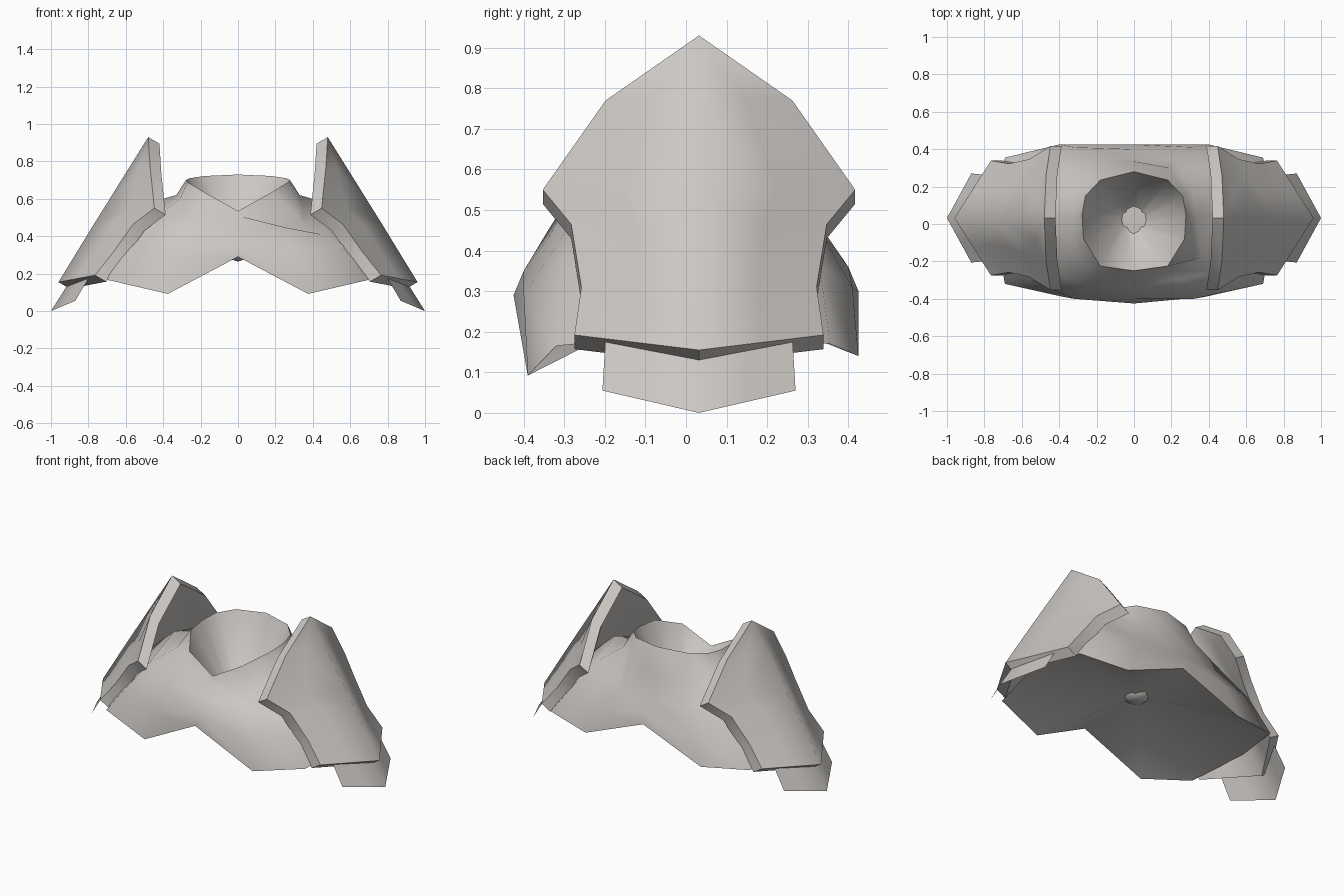
import bpy, bmesh, math
from mathutils import Vector

cube = bpy.data.objects.get("Cube")
if cube:
    bpy.data.objects.remove(cube, do_unlink=True)

MID_Y = 0.032  # plates are symmetric about this depth

grey = bpy.data.materials.new("warm_grey")
grey.use_nodes = True
colour = (0.6, 0.575, 0.55, 1)
grey.diffuse_color = colour
grey.node_tree.nodes["Principled BSDF"].inputs["Base Color"].default_value = colour


def finish(name, bm, angle, closed=True):
    bmesh.ops.remove_doubles(bm, verts=bm.verts, dist=0.0005)
    if closed:
        bmesh.ops.recalc_face_normals(bm, faces=bm.faces)
    mesh = bpy.data.meshes.new(name)
    bm.to_mesh(mesh)
    bm.free()
    mesh.materials.append(grey)
    obj = bpy.data.objects.new(name, mesh)
    bpy.context.collection.objects.link(obj)
    bpy.ops.object.select_all(action="DESELECT")
    obj.select_set(True)
    bpy.context.view_layer.objects.active = obj
    bpy.ops.object.shade_smooth_by_angle(angle=math.radians(angle))
    return obj


def soften_ridge(obj):
    """Keep the centre ridge of a plate smooth, whatever its angle."""
    verts = obj.data.vertices
    for e in obj.data.edges:
        a, b = (verts[i].co for i in e.vertices)
        if max(abs(a.y - MID_Y), abs(b.y - MID_Y)) < .001 and abs(a.z - b.z) > .05:
            e.use_edge_sharp = False


def skin(bm, rows, loop=False):
    """Join successive rows of points with quads."""
    grid = [[bm.verts.new(p) for p in row] for row in rows]
    count = len(rows[0])
    for a, b in zip(grid, grid[1:]):
        for i in range(count if loop else count - 1):
            j = (i + 1) % count
            bm.faces.new((a[i], a[j], b[j], b[i]))
    return grid


def ridged_row(half, edge_x, edge_z, mid_x, mid_z, side):
    """Row across a plate, rising from both edges to the ridge."""
    row = []
    for i in range(-2, 3):
        t = i / 2
        k = 1 - abs(t)
        row.append((side * (edge_x + (mid_x - edge_x) * k),
                    MID_Y + half * t, edge_z + (mid_z - edge_z) * k))
    return row


# Half rings of the mantle, front centre round to back centre
rim = [(0, -.25, .535), (.18, -.225, .635), (.27, -.08, .69), (.278, .05, .70),
       (.26, .15, .71), (.18, .235, .722), (0, .28, .73)]
collar = [(0, -.275, .51), (.19, -.27, .56), (.31, -.16, .60), (.33, .04, .62),
          (.31, .18, .61), (.19, .30, .59), (0, .335, .58)]
shoulder = [(0, -.34, .43), (.24, -.34, .45), (.44, -.26, .50), (.47, .04, .58),
            (.44, .25, .51), (.22, .335, .44), (0, .345, .44)]
chest = [(0, -.40, .35), (.32, -.40, .29), (.55, -.30, .35), (.66, .04, .41),
         (.55, .33, .36), (.32, .41, .31), (0, .40, .36)]
hem = [(0, -.425, .29), (.375, -.39, .092), (.69, -.32, .165), (.76, .04, .20),
       (.69, .355, .17), (.40, .425, .14), (0, .425, .30)]


def full(half, left_front=None):
    """Whole ring from a half; the left front can differ from the right."""
    left = half[:1] + left_front + half[3:] if left_front else half
    return left + [(-x, y, z) for x, y, z in half[-2:0:-1]]


# Mantle: neck bowl, collar, shoulders and a closed underside
bowl = [(x * .22, .02 + y * .25, .285) for x, y, z in rim]
bm = bmesh.new()
rings = skin(bm, [full(bowl), full(rim),
                  full(collar, [(.20, -.245, .455), (.36, -.18, .46)]),
                  full(shoulder, [(.24, -.295, .45), (.47, -.25, .405)]),
                  full(chest), full(hem)], True)
for ring, centre in ((rings[0], (0, .02, .265)), (rings[-1], (0, .02, .30))):
    c = bm.verts.new(centre)
    for i, v in enumerate(ring):
        bm.faces.new((v, ring[(i + 1) % len(ring)], c))
finish("mantle", bm, 60)

for side, word in ((1, "left"), (-1, "right")):
    # Thick pauldron: half width, edge x and z, ridge x and z
    rows = [ridged_row(*r, side) for r in (
        (0, .48, .93, .48, .93), (.23, .47, .77, .58, .77),
        (.385, .447, .55, .717, .55), (.315, .56, .465, .772, .462),
        (.29, .67, .31, .868, .305), (.307, .765, .192, .96, .155))]
    bm = bmesh.new()
    skin(bm, rows)
    bmesh.ops.remove_doubles(bm, verts=bm.verts, dist=0.0005)
    out = bmesh.ops.extrude_face_region(bm, geom=bm.faces[:], use_keep_orig=True)
    moved = [g for g in out["geom"] if isinstance(g, bmesh.types.BMVert)]
    bmesh.ops.translate(bm, verts=moved, vec=Vector((-.06 * side, 0, -.035)))
    soften_ridge(finish(word + "_pauldron", bm, 35))

    # Thin lower plate peeking out beneath
    bm = bmesh.new()
    skin(bm, [ridged_row(*r, side) for r in (
        (.23, .79, .19, .88, .19), (.238, .87, .055, 1.0, 0))])
    plate = finish(word + "_lower_plate", bm, 35, False)
    soften_ridge(plate)
    if side > 0:
        plate.data.flip_normals()
